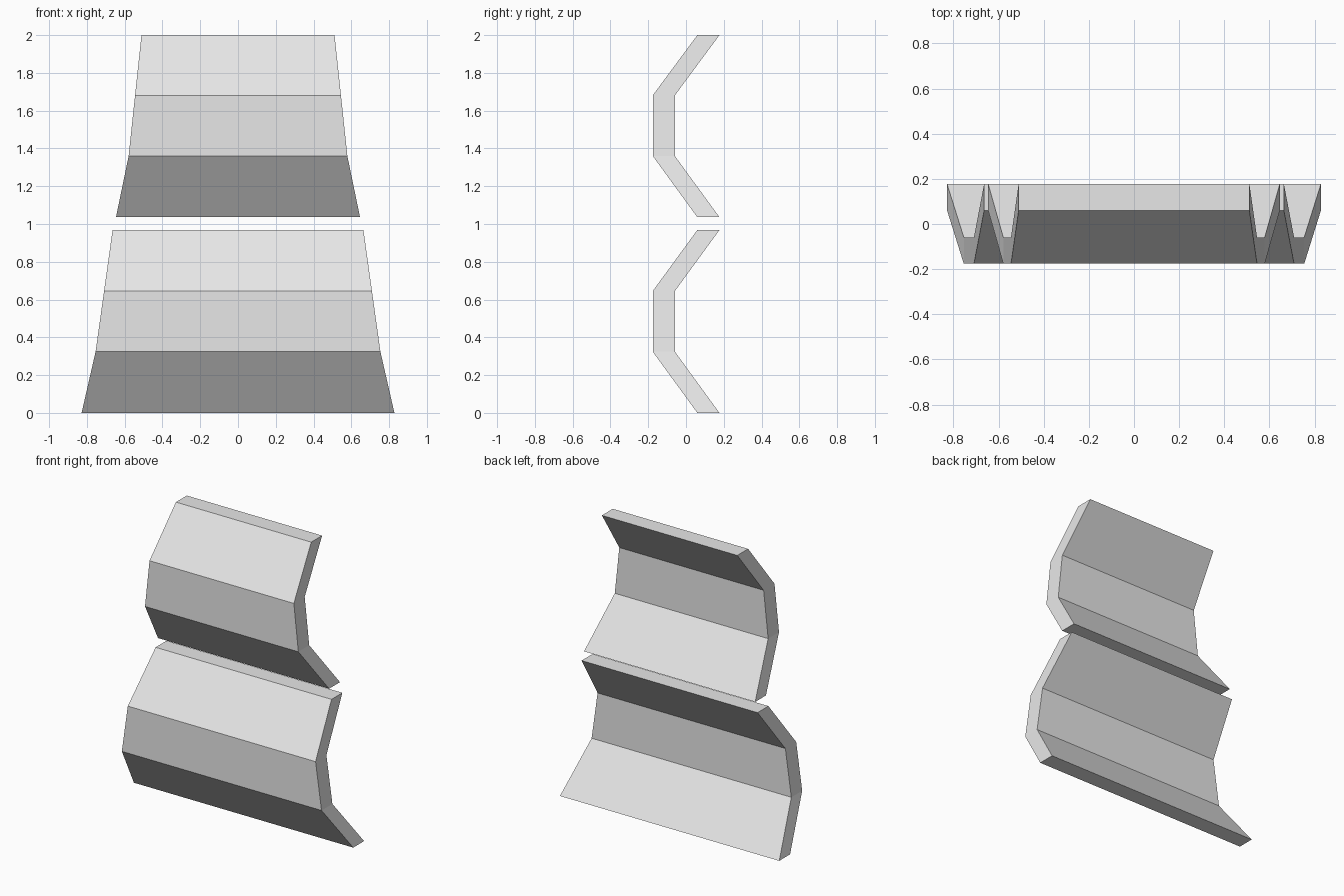
import bpy
import bmesh

if "Cube" in bpy.data.objects:
    bpy.data.objects.remove(bpy.data.objects["Cube"])

# Single pale grey material
grey = bpy.data.materials.new("pale_grey")
grey.diffuse_color = (0.8, 0.8, 0.8, 1.0)
grey.use_nodes = True
grey.node_tree.nodes["Principled BSDF"].inputs["Base Color"].default_value = grey.diffuse_color

# Folded cross-section: front-edge depth at the four fold heights
FRONT_Y = (0.06, -0.176, -0.176, 0.06)
THICKNESS = 0.117


def folded_panel(name, heights, half_widths):
    """Folded, tapering slab with constant depth thickness."""
    bm = bmesh.new()
    # One rectangular ring per fold line
    rings = []
    for z, w, y in zip(heights, half_widths, FRONT_Y):
        back = y + THICKNESS
        corners = ((-w, y), (w, y), (w, back), (-w, back))
        rings.append([bm.verts.new((cx, cy, z)) for cx, cy in corners])
    # Front, back and sides
    for lower, upper in zip(rings, rings[1:]):
        for i in range(4):
            j = (i + 1) % 4
            bm.faces.new((lower[i], lower[j], upper[j], upper[i]))
    # Bottom and top rims
    bm.faces.new(rings[0][::-1])
    bm.faces.new(rings[-1])
    bmesh.ops.recalc_face_normals(bm, faces=bm.faces)

    mesh = bpy.data.meshes.new(name)
    bm.to_mesh(mesh)
    bm.free()
    mesh.materials.append(grey)
    obj = bpy.data.objects.new(name, mesh)
    bpy.context.collection.objects.link(obj)
    return obj


# Wide lower panel and narrower upper panel, with a small gap between them
folded_panel("lower_panel", (0.0, 0.324, 0.645, 0.968), (0.828, 0.754, 0.709, 0.664))
folded_panel("upper_panel", (1.036, 1.36, 1.681, 2.0), (0.646, 0.579, 0.545, 0.511))
